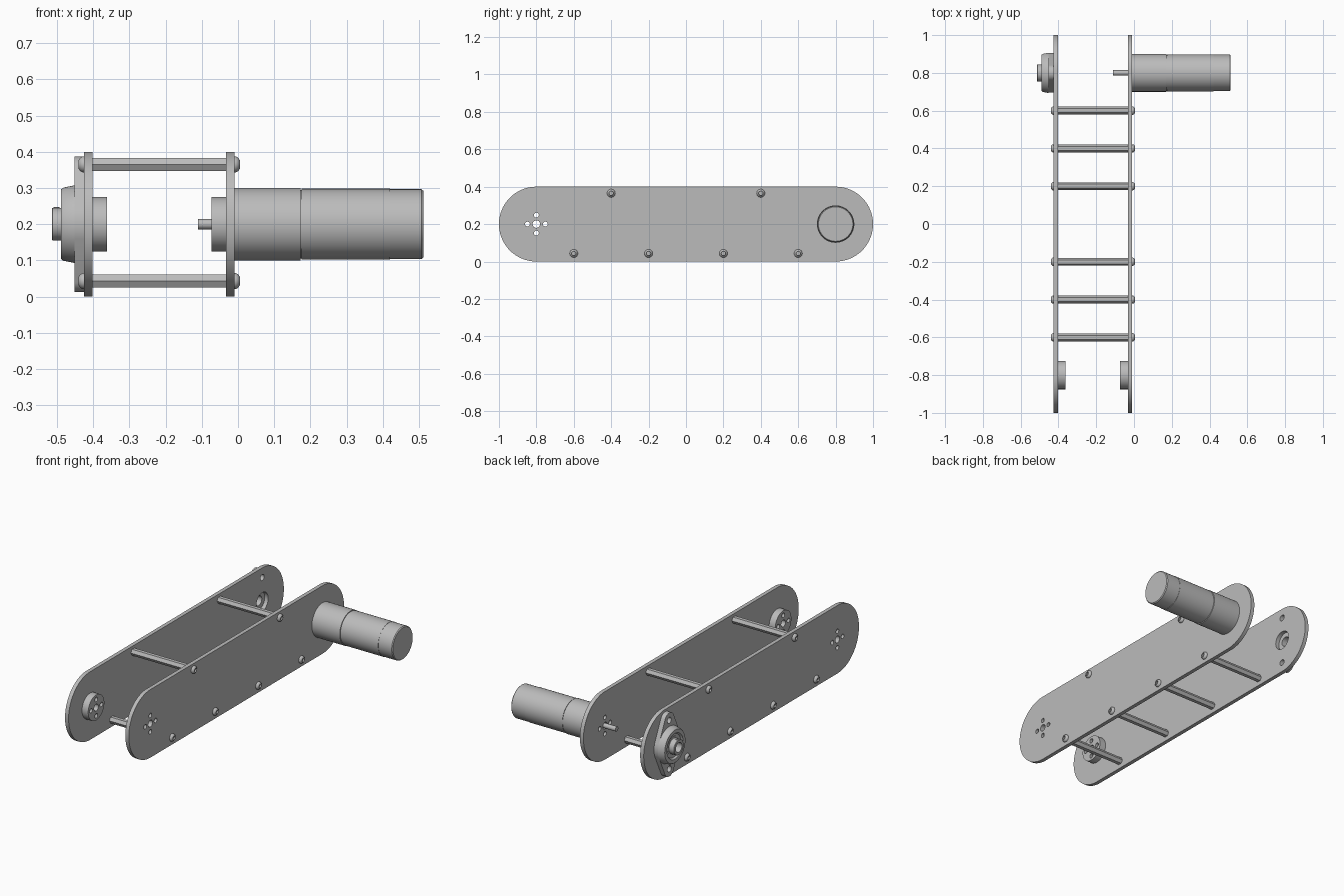
import bpy, bmesh
from math import cos, sin, pi
from mathutils import Matrix, Vector
from mathutils.geometry import convex_hull_2d

cube = bpy.data.objects.get("Cube")
if cube:
    bpy.data.objects.remove(cube)

grey = bpy.data.materials.new("plain grey")
grey.use_nodes = True
colour = (0.5, 0.5, 0.5, 1)
grey.diffuse_color = colour
grey.node_tree.nodes["Principled BSDF"].inputs["Base Color"].default_value = colour

# Local x, y, z become world y, z, x, so every profile lies in the side plane
TO_SIDE = Matrix(((0, 0, 1, 0), (1, 0, 0, 0), (0, 1, 0, 0), (0, 0, 0, 1)))
MID = 0.2          # height of the shaft axes
END = 0.8          # distance of the shaft axes from the middle
OUT_L, IN_L, IN_R, OUT_R = -0.425, -0.402, -0.033, -0.01
parts = []


def add(name, mesh):
    obj = bpy.data.objects.new(name, mesh)
    bpy.context.collection.objects.link(obj)
    mesh.materials.clear()
    mesh.materials.append(grey)
    parts.append(obj)
    return obj


def circle(y, z, r, n=32):
    return [Vector((y + r * cos(2 * pi * i / n), z + r * sin(2 * pi * i / n))) for i in range(n)]


def slab(name, x0, x1, discs, holes, n=32):
    """Sheet between x0 and x1: the hull of some discs, pierced by round holes."""
    pts = [p for d in discs for p in circle(*d, n)]
    loops = [[pts[i] for i in convex_hull_2d(pts)]] + [circle(*h, 24) for h in holes]
    curve = bpy.data.curves.new(name, "CURVE")
    curve.dimensions, curve.fill_mode = "2D", "BOTH"
    curve.extrude = (x1 - x0) / 2
    for loop in loops:
        spline = curve.splines.new("POLY")
        spline.points.add(len(loop) - 1)
        spline.use_cyclic_u = True
        for point, co in zip(spline.points, loop):
            point.co = (co.x, co.y, 0, 1)
    temp = bpy.data.objects.new("temp", curve)
    mesh = bpy.data.meshes.new_from_object(temp)
    bpy.data.objects.remove(temp)
    bpy.data.curves.remove(curve)
    mesh.transform(Matrix.Translation(((x0 + x1) / 2, 0, 0)) @ TO_SIDE)
    bm = bmesh.new()
    bm.from_mesh(mesh)
    bmesh.ops.remove_doubles(bm, verts=bm.verts, dist=1e-5)
    bmesh.ops.recalc_face_normals(bm, faces=bm.faces)
    bm.to_mesh(mesh)
    bm.free()
    return add(name, mesh)


def lathe(name, profile, y, z, n=48):
    """Turn a profile of (x, radius) points round an axis along x."""
    bm = bmesh.new()
    rings = [[bm.verts.new((x, p.x, p.y)) for p in circle(y, z, r, n)] for x, r in profile]
    for a, b in zip(rings, rings[1:]):
        for i in range(n):
            j = (i + 1) % n
            bm.faces.new((a[i], a[j], b[j], b[i]))
    bmesh.ops.remove_doubles(bm, verts=bm.verts, dist=1e-5)
    bmesh.ops.recalc_face_normals(bm, faces=bm.faces)
    mesh = bpy.data.meshes.new(name)
    bm.to_mesh(mesh)
    bm.free()
    return add(name, mesh)


def hole_cross(y):
    """A bore with four screw holes round it."""
    ring = [(y + 0.048, MID), (y - 0.048, MID), (y, MID + 0.048), (y, MID - 0.048)]
    return [(y, MID, 0.02)] + [(a, b, 0.013) for a, b in ring]


# Side plates
BOLT = 0.143
flange_holes = [(END, MID + s * BOLT, 0.018) for s in (1, -1)]
ends = [(-END, MID, 0.2), (END, MID, 0.2)]
slab("right_plate", OUT_L, IN_L, ends, hole_cross(-END) + flange_holes + [(END, MID, 0.055)], 96)
slab("left_plate", IN_R, OUT_R, ends, hole_cross(-END) + hole_cross(END), 96)

# Wheel hubs on the inner faces
for name, x0, x1 in (("right_hub", IN_L, IN_L + 0.04), ("left_hub", IN_R - 0.04, IN_R)):
    slab(name, x0, x1, [(-END, MID, 0.075)], hole_cross(-END), 48)

# Hexagonal spacers with a domed socket bolt at each end
spots = [(y, 0.365) for y in (-0.4, 0.4)] + [(y, 0.043) for y in (-0.6, -0.2, 0.2, 0.6)]
dome = [(0, 0), (0, 0.022), (0.004, 0.022), (0.010, 0.019), (0.015, 0.012),
        (0.015, 0.010), (0.006, 0.010), (0.006, 0)]
for y, z in spots:
    lathe("spacer", [(IN_L, 0), (IN_L, 0.021), (IN_R, 0.021), (IN_R, 0)], y, z, 6)
    for face, side in ((OUT_L, -1), (OUT_R, 1)):
        lathe("spacer_bolt", [(face + side * x, r) for x, r in dome], y, z, 24)

# Motor: gearbox, can and output shaft
lathe("motor_gearbox", [(OUT_R, 0), (OUT_R, 0.1), (0.172, 0.1), (0.172, 0)], END, MID, 64)
lathe("motor_can", [(0.172, 0), (0.172, 0.095), (0.176, 0.095), (0.176, 0.098), (0.42, 0.098),
                    (0.42, 0.0965), (0.507, 0.0965), (0.512, 0.092), (0.512, 0)], END, MID, 64)
lathe("motor_shaft", [(-0.11, 0), (-0.11, 0.014), (OUT_R, 0.014), (OUT_R, 0)], END, MID, 24)

# Flanged bearing on the outside of the right plate
FACE = -0.452
flange = [(END, MID, 0.105)] + [(END, MID + s * BOLT, 0.044) for s in (1, -1)]
slab("bearing_flange", FACE, OUT_L, flange, flange_holes + [(END, MID, 0.055)], 64)
lathe("bearing_housing", [(FACE, 0.055), (FACE, 0.107), (-0.482, 0.101), (-0.489, 0.096),
                          (-0.489, 0.075), (-0.478, 0.068), (-0.478, 0.04)], END, MID, 64)
lathe("bearing_insert", [(OUT_L, 0.028), (OUT_L, 0.056), (-0.480, 0.056), (-0.480, 0.045),
                         (-0.512, 0.045), (-0.514, 0.043), (-0.514, 0.028), (OUT_L, 0.028)],
      END, MID, 48)
# Set screw in the insert collar
screw = lathe("bearing_set_screw", [(0, 0), (0, 0.008), (0.003, 0.008), (0.003, 0)], 0, 0, 12)
screw.data.transform(Matrix.Translation((-0.501, END, MID + 0.044)) @ Matrix.Rotation(-pi / 2, 4, "Y"))

# Smooth the round sides, keep the edges sharp
bpy.ops.object.select_all(action="DESELECT")
for obj in parts:
    obj.select_set(True)
bpy.context.view_layer.objects.active = parts[0]
bpy.ops.object.shade_smooth_by_angle(angle=pi / 6)
